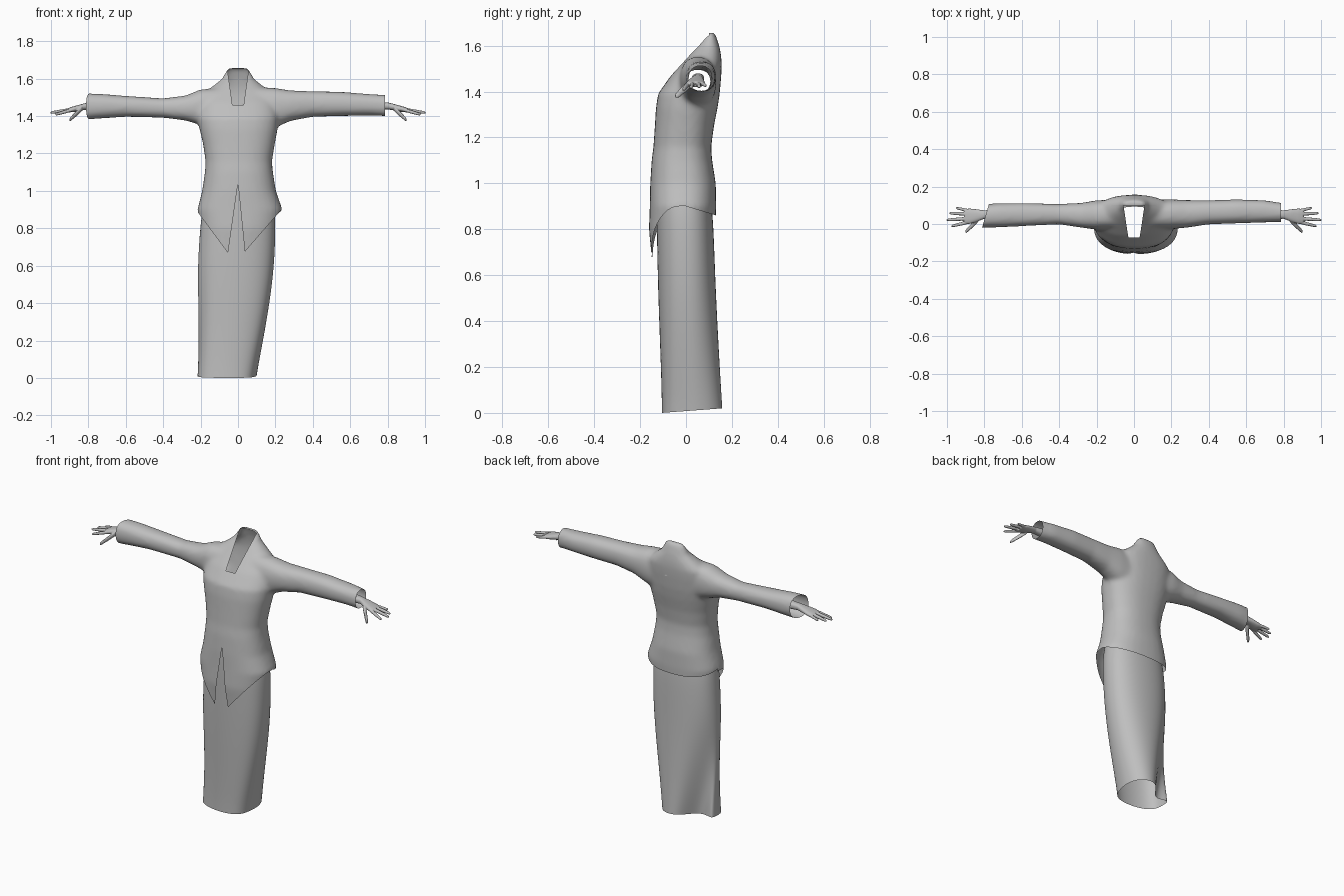
import bpy, bmesh, math
from mathutils import Vector

cube = bpy.data.objects.get("Cube")
if cube:
    bpy.data.objects.remove(cube)

grey = bpy.data.materials.new("plain grey")
grey.use_nodes = True
tone = (0.52, 0.52, 0.52, 1)
grey.diffuse_color = tone
grey.node_tree.nodes["Principled BSDF"].inputs["Base Color"].default_value = tone


def oval(u0, u1, v0, v1, n=32, power=0.85):
    """Slightly boxy oval filling the given 2D extents."""
    def soft(t):
        return math.copysign(abs(t) ** power, t)
    pts = []
    for i in range(n):
        a = math.tau * i / n
        pts.append(((u0 + u1) / 2 + (u1 - u0) / 2 * soft(math.cos(a)),
                    (v0 + v1) / 2 + (v1 - v0) / 2 * soft(math.sin(a))))
    return pts


def loft(bm, loops, capped=True):
    rings = [[bm.verts.new(p) for p in loop] for loop in loops]
    n = len(rings[0])
    for a, b in zip(rings, rings[1:]):
        for i in range(n):
            j = (i + 1) % n
            bm.faces.new((a[i], a[j], b[j], b[i]))
    if capped:
        bm.faces.new(rings[0][::-1])
        bm.faces.new(rings[-1])


def loft_x(bm, side, sections, n=32):
    """Loft along x from sections (distance, y0, y1, z0, z1)."""
    loft(bm, [[(side * x, y, z) for y, z in oval(*ext, n=n)] for x, *ext in sections])


def make_object(name, bm):
    bmesh.ops.recalc_face_normals(bm, faces=bm.faces)
    mesh = bpy.data.meshes.new(name)
    bm.to_mesh(mesh)
    bm.free()
    mesh.materials.append(grey)
    ob = bpy.data.objects.new(name, mesh)
    bpy.context.collection.objects.link(ob)
    mesh.shade_smooth()
    return ob


def fuse(ob, voxel, repeats):
    """Merge overlapping solids into one soft skin."""
    rm = ob.modifiers.new("fuse", 'REMESH')
    rm.mode = 'VOXEL'
    rm.voxel_size = voxel
    sm = ob.modifiers.new("soften", 'SMOOTH')
    sm.factor = 0.5
    sm.iterations = repeats
    graph = bpy.context.evaluated_depsgraph_get()
    mesh = bpy.data.meshes.new_from_object(ob.evaluated_get(graph))
    ob.modifiers.clear()
    ob.data = mesh
    mesh.materials.clear()
    mesh.materials.append(grey)
    mesh.shade_smooth()


# Jacket body: z, right, left, front, back
body = [
    (0.64, -.20, .21, -.147, .125), (0.80, -.205, .222, -.162, .128),
    (0.90, -.217, .238, -.158, .132), (1.00, -.192, .203, -.156, .130),
    (1.10, -.177, .187, -.150, .114), (1.16, -.174, .182, -.142, .110),
    (1.25, -.187, .197, -.136, .122), (1.33, -.206, .212, -.131, .138),
    (1.39, -.217, .217, -.122, .147), (1.47, -.21, .21, -.066, .154),
    (1.52, -.19, .19, -.02, .156), (1.56, -.135, .135, .015, .153),
    (1.60, -.085, .085, .05, .145), (1.64, -.066, .066, .08, .132),
    (1.657, -.055, .055, .09, .125)]
# Sleeves: distance from centre, back and front, bottom and top
right_sleeve = [
    (.10, -.03, .13, 1.32, 1.55), (.20, -.03, .127, 1.352, 1.543),
    (.28, -.02, .113, 1.376, 1.51), (.40, -.002, .107, 1.391, 1.495),
    (.60, -.012, .112, 1.396, 1.508), (.72, -.018, .112, 1.388, 1.518),
    (.84, -.022, .102, 1.379, 1.523)]
left_sleeve = [
    (.10, -.03, .13, 1.31, 1.555), (.20, -.027, .132, 1.338, 1.55),
    (.28, -.02, .128, 1.374, 1.537), (.40, -.002, .127, 1.396, 1.533),
    (.55, .003, .132, 1.40, 1.53), (.70, .008, .127, 1.403, 1.518),
    (.84, .013, .105, 1.398, 1.51)]
bm = bmesh.new()
loft(bm, [[(x, y, z) for x, y in oval(*ext)] for z, *ext in body])
loft_x(bm, -1, right_sleeve)
loft_x(bm, 1, left_sleeve)
jacket = make_object("jacket", bm)
fuse(jacket, 0.012, 9)

# Cut the cuffs, neckline, front slit and hem
bm = bmesh.new()
bm.from_mesh(jacket.data)


def cut(co, no, where=None, clear=False):
    faces = [f for f in bm.faces if where is None or where(f.calc_center_median())]
    geom = set(faces)
    for f in faces:
        geom.update(f.edges)
        geom.update(f.verts)
    bmesh.ops.bisect_plane(bm, geom=list(geom), plane_co=co, plane_no=Vector(no).normalized(),
                           clear_outer=clear)


def near_neck(c):
    return c.z > 1.42 and abs(c.x) < 0.12


def front_skirt(c):
    return c.z < 1.06 and c.y < 0


cut((-.795, .04, 1.45), (-1, .29, 0), clear=True)
cut((.785, .04, 1.45), (1, 0, 0), clear=True)
for s in (-1, 1):
    cut((s * .03, 0, 1.46), (s, 0, -.14), near_neck)
cut((0, 0, 1.46), (0, 0, 1), near_neck)
cut((0, .10, 0), (0, 1, 0), near_neck)
cut((0, 0, 0), (0, 1, 0), lambda c: c.z < 1)
cut((0, 0, 1.04), (1, 0, .1), front_skirt)
cut((0, 0, 1.04), (1, 0, -.143), front_skirt)
cut((.05, 0, .69), (-1.15, 0, 1), lambda c: front_skirt(c) and c.x > 0)
cut((-.07, 0, .69), (1.35, 0, 1), lambda c: front_skirt(c) and c.x < 0)
cut((0, 0, .9), (0, .3, 1), lambda c: c.z < 1.06 and c.y > 0)


def is_open(c):
    if c.z > 1.46:
        return c.y < .10 and abs(c.x) < .03 + .14 * (c.z - 1.46)
    if c.z > 1.06:
        return False
    if c.y > 0:
        return c.z < .9 - .3 * c.y
    drop = 1.04 - c.z
    slit = -.143 * drop < c.x < .1 * drop
    hem = .69 + (1.15 * (c.x - .05) if c.x > 0 else 1.35 * (-.07 - c.x))
    return slit or c.z < hem


bmesh.ops.delete(bm, geom=[f for f in bm.faces if is_open(f.calc_center_median())],
                 context='FACES')
bm.to_mesh(jacket.data)
bm.free()

# Skirt: an oval waist blending into a hem with a deep fold at the back right
hem_loop = [(.10, .02), (.10, .06), (.087, .11), (.05, .15), (0, .163), (-.05, .145),
            (-.09, .08), (-.13, .035), (-.19, .05), (-.217, .06), (-.217, -.02),
            (-.195, -.07), (-.13, -.098), (-.05, -.108), (.03, -.10), (.08, -.068)]
skirt_rings = [  # z, blend to hem, right, left, front, back
    (1.06, 0, -.160, .165, -.125, .095), (0.90, 0, -.195, .20, -.130, .115),
    (0.80, .02, -.207, .207, -.130, .122), (0.60, .1, -.224, .209, -.129, .126),
    (0.40, .33, -.226, .209, -.129, .128), (0.20, .66, -.224, .207, -.127, .128),
    (0.07, .9, -.22, .205, -.12, .13), (0.0, 1, -.22, .205, -.12, .13)]
loops = []
for z, t, *ext in skirt_rings:
    loop = []
    for top, low in zip(oval(*ext, n=16), hem_loop):
        x, y = (a * (1 - t) + b * t for a, b in zip(top, low))
        loop.append((x, y, z + (.008 + .075 * y if z == 0 else 0)))
    loops.append(loop)
bm = bmesh.new()
loft(bm, loops, capped=False)
skirt = make_object("skirt", bm)
sub = skirt.modifiers.new("smooth", 'SUBSURF')
sub.levels = sub.render_levels = 2

# Hands: wrist and palm, four fingers and a thumb
palm = [(.72, .025, .08, 1.43, 1.48), (.80, .028, .073, 1.436, 1.473),
        (.84, .012, .079, 1.429, 1.463), (.88, 0, .083, 1.421, 1.452),
        (.905, .001, .081, 1.42, 1.444)]
digits = [  # base, tip, radius
    ((.885, .072, 1.435), (.953, .086, 1.425), .0085),
    ((.885, .053, 1.436), (.988, .058, 1.42), .0095),
    ((.885, .029, 1.436), (1.003, .022, 1.418), .0095),
    ((.885, .010, 1.434), (.977, -.012, 1.408), .0095),
    ((.835, .022, 1.44), (.902, -.043, 1.378), .0145)]
for name, side in (("left_hand", 1), ("right_hand", -1)):
    bm = bmesh.new()
    loft_x(bm, side, palm, n=20)
    for base, tip, r in digits:
        sections = []
        for t, grow in ((0, 1), (.45, 1), (.9, .8), (1, .45)):
            x, y, z = Vector(base).lerp(Vector(tip), t)
            g = r * grow
            sections.append((x, y - g, y + g, z - g, z + g))
        loft_x(bm, side, sections, n=12)
    fuse(make_object(name, bm), 0.0035, 4)
